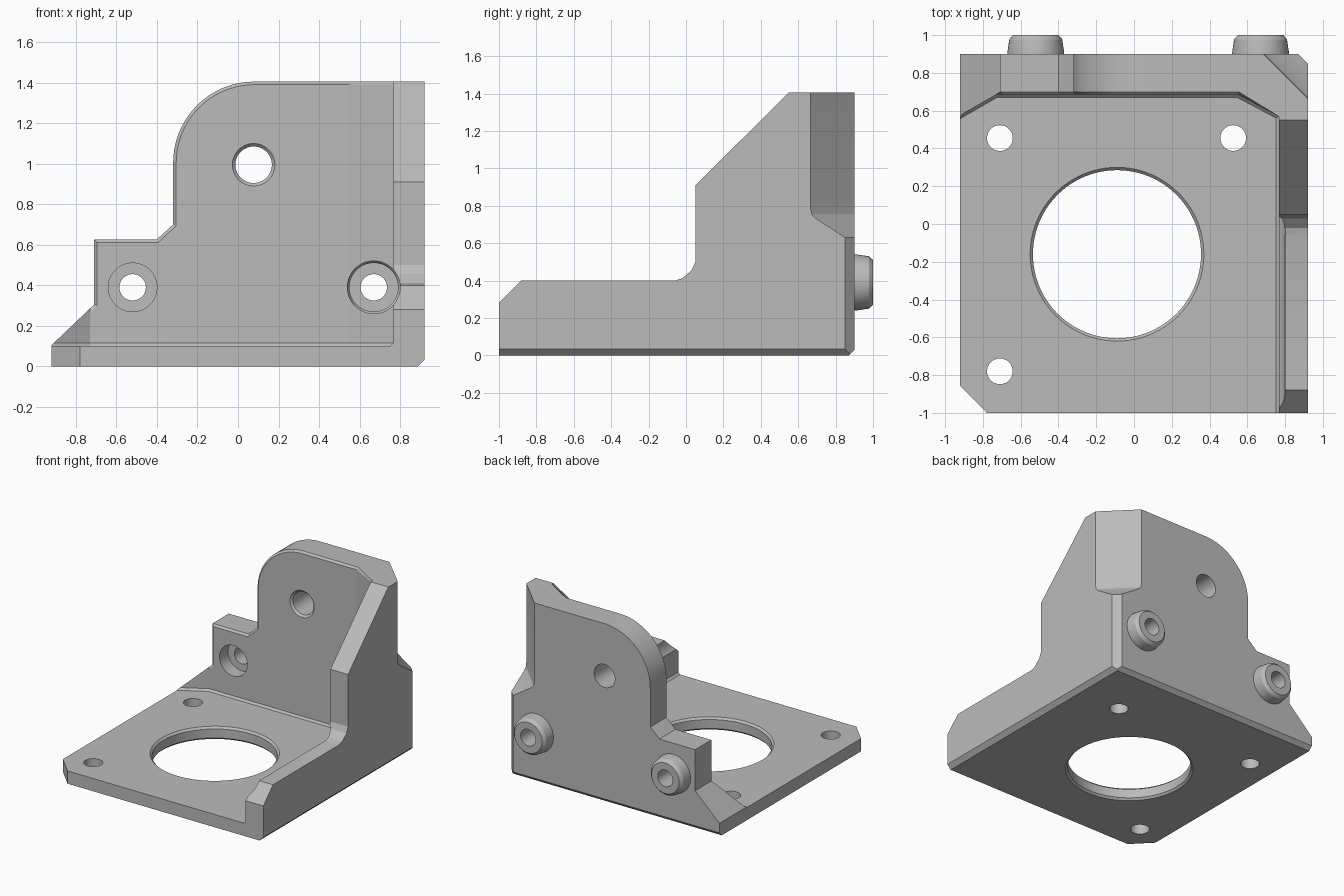
import bpy, bmesh
from math import pi, sin, cos, sqrt, radians
from mathutils import Vector

if "Cube" in bpy.data.objects:
    bpy.data.objects.remove(bpy.data.objects["Cube"], do_unlink=True)

gray = bpy.data.materials.new("plain gray")
gray.use_nodes = True
gray.diffuse_color = (0.5, 0.5, 0.5, 1)
gray.node_tree.nodes["Principled BSDF"].inputs["Base Color"].default_value = (0.5, 0.5, 0.5, 1)


def loft(name, sections):
    """Closed solid through matching loops of points."""
    bm = bmesh.new()
    loops = [[bm.verts.new(p) for p in s] for s in sections]
    n = len(loops[0])
    bm.faces.new(loops[0])
    bm.faces.new(loops[-1])
    for a, b in zip(loops, loops[1:]):
        for i in range(n):
            j = (i + 1) % n
            bm.faces.new((a[i], a[j], b[j], b[i]))
    bmesh.ops.recalc_face_normals(bm, faces=bm.faces)
    mesh = bpy.data.meshes.new(name)
    bm.to_mesh(mesh)
    bm.free()
    obj = bpy.data.objects.new(name, mesh)
    mesh.materials.append(gray)
    bpy.context.collection.objects.link(obj)
    return obj


def lathe(name, u, v, axis, profile, n=64):
    """Round solid; profile lists (radius, position along the axis)."""
    def ring(r, t):
        pts = [(u + r * cos(2 * pi * i / n), v + r * sin(2 * pi * i / n)) for i in range(n)]
        return [(a, t, b) if axis == "Y" else (a, b, t) for a, b in pts]
    return loft(name, [ring(r, t) for r, t in profile])


def combine(target, other, operation):
    mod = target.modifiers.new("cut", "BOOLEAN")
    mod.operation, mod.object, mod.solver = operation, other, "EXACT"
    bpy.context.view_layer.objects.active = target
    bpy.ops.object.modifier_apply(modifier=mod.name)
    bpy.data.objects.remove(other, do_unlink=True)


# Back silhouette with the rounded shoulder and the step
arc = [(0.08 - 0.4 * cos(a), 1.005 + 0.4 * sin(a)) for a in (pi / 2 * i / 20 for i in range(21))]
back = [(-0.92, -0.1), (-0.92, 0.105), (-0.71, 0.305), (-0.71, 0.627), (-0.4, 0.627), (-0.32, 0.7)]
back += arc + [(0.92, 1.405), (0.92, 0.033), (0.787, -0.1)]
bracket = loft("bracket_body", [[(x, y, z) for x, z in back] for y in (-1.5, 1.5)])

# Side silhouette with the sloped cheek
side = [(-1, 0), (-1, 0.28), (-0.88, 0.4), (-0.06, 0.4), (-0.02, 0.412), (0.03, 0.455),
        (0.05, 0.5), (0.05, 0.91), (0.55, 1.405), (0.747, 1.6), (0.9, 1.6), (0.9, 0.03), (0.87, 0)]
combine(bracket, loft("side_shape", [[(x, y, z) for y, z in side] for x in (-1.5, 1.5)]), "INTERSECT")


# Inner pocket above the base plate, with a small chamfer at the floor
def pocket_loop(e, z):
    pts = [(-1.2, -1.2), (0.767 - e, -1.2), (0.767 - e, 0.57 - 0.602 * e), (0.55 - 0.248 * e, 0.685 - e),
           (-0.73 + 0.268 * e, 0.685 - e), (-1.2, 0.413 - 1.155 * e)]
    return [(x, y, z) for x, y in pts]


combine(bracket, loft("pocket", [pocket_loop(0.015, 0.1), pocket_loop(0, 0.115), pocket_loop(0, 2)]), "DIFFERENCE")

# Chamfer along the front rim of the back wall
bm = bmesh.new()
bm.from_mesh(bracket.data)
bmesh.ops.remove_doubles(bm, verts=bm.verts, dist=0.0005)
bmesh.ops.dissolve_limit(bm, angle_limit=radians(0.5), verts=bm.verts, edges=bm.edges)
bm.normal_update()


def inner_wall(f):
    return abs(f.normal.z) < 0.05 and f.normal.y < -0.8 and 0.55 < f.calc_center_median().y < 0.7


rim = []
for e in bm.edges:
    mid = (e.verts[0].co + e.verts[1].co) / 2
    walls = sum(inner_wall(f) for f in e.link_faces)
    if len(e.link_faces) == 2 and walls == 1 and e.is_convex and -0.73 < mid.x < 0.76 and mid.z > 0.2:
        rim.append(e)
bmesh.ops.bevel(bm, geom=rim, offset=0.015, segments=1, affect="EDGES", clamp_overlap=True)
bm.to_mesh(bracket.data)
bm.free()

# Rear corner relief: narrow below, wide above with a sloped ledge
relief = [(1.77, -0.2), (1.77, 0.63), (1.61, 0.735), (1.592, 0.755), (1.585, 0.79), (1.585, 2), (2.5, 2), (2.5, -0.2)]
combine(bracket, loft("corner_relief", [[(c / 2 + s, c / 2 - s, z) for c, z in relief] for s in (-1, 1)]), "DIFFERENCE")

# Clipped front corner of the base plate
clip = [(-0.98, -0.795), (-0.72, -1.06), (-1.2, -1.2)]
combine(bracket, loft("corner_clip", [[(x, y, z) for x, y in clip] for z in (-0.2, 0.3)]), "DIFFERENCE")

# Mounting bosses on the back
for x in (-0.52, 0.67):
    combine(bracket, lathe("boss", x, 0.39, "Y", [(0.15, 0.85), (0.15, 0.91), (0.14, 0.978), (0.12, 1.0)]), "UNION")

# Counterbored screw holes; the right one also clears the cheek
left_bore = [(0.12, -1.5), (0.12, 0.79), (0.065, 0.791), (0.065, 1.2)]
right_bore = [(0.13, -1.5), (0.13, 0.7), (0.12, 0.715), (0.12, 0.79), (0.065, 0.791), (0.065, 1.2)]
pivot_bore = [(0.145, 0.645), (0.09, 0.7), (0.09, 1.2)]
for x, z, bore in ((-0.52, 0.39, left_bore), (0.67, 0.39, right_bore), (0.077, 0.995, pivot_bore)):
    combine(bracket, lathe("wall_bore", x, z, "Y", bore), "DIFFERENCE")

# Large opening and three screw holes through the base
opening = [(0.475, -0.015), (0.445, 0.015), (0.445, 0.085), (0.475, 0.115)]
combine(bracket, lathe("opening", -0.09, -0.16, "Z", opening, 96), "DIFFERENCE")
for x, y in ((-0.71, 0.455), (0.525, 0.455), (-0.71, -0.78)):
    combine(bracket, lathe("base_hole", x, y, "Z", [(0.068, -0.2), (0.068, 0.3)], 40), "DIFFERENCE")

# Smooth round surfaces, keep hard edges
bpy.ops.object.select_all(action="DESELECT")
bracket.select_set(True)
bpy.context.view_layer.objects.active = bracket
bpy.ops.object.shade_smooth_by_angle(angle=radians(20))
